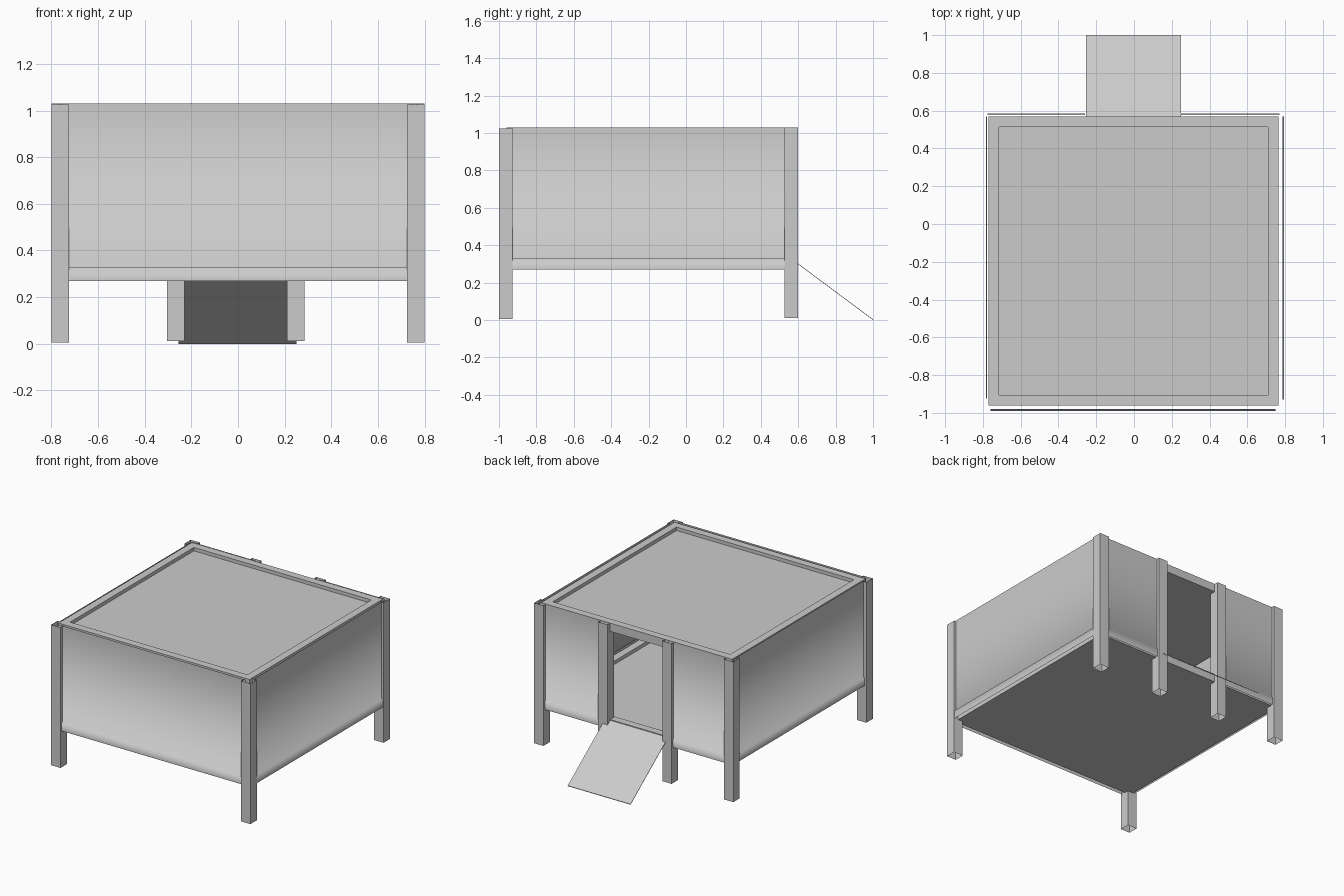
import bpy, bmesh
from mathutils import Vector

cube = bpy.data.objects.get("Cube")
if cube:
    bpy.data.objects.remove(cube, do_unlink=True)

# One plain grey for the whole hut
grey = bpy.data.materials.new("plain_grey")
grey.use_nodes = True
colour = (0.6, 0.6, 0.6, 1)
grey.diffuse_color = colour
grey.node_tree.nodes["Principled BSDF"].inputs["Base Color"].default_value = colour

FLOOR_Z, SLAB, TOP_Z = 0.27, 0.06, 1.03


def finish(name, bm, smooth=False):
    mesh = bpy.data.meshes.new(name)
    for face in bm.faces:
        face.smooth = smooth
    bm.to_mesh(mesh)
    bm.free()
    mesh.materials.append(grey)
    obj = bpy.data.objects.new(name, mesh)
    bpy.context.collection.objects.link(obj)
    return obj


def box(lo, hi):
    bm = bmesh.new()
    bmesh.ops.create_cube(bm, size=1)
    lo, hi = Vector(lo), Vector(hi)
    for v in bm.verts:
        v.co = (lo + hi) / 2 + v.co * (hi - lo)
    bm.normal_update()
    return bm


def post(name, x, y, z0, z1, width=0.075):
    # Square tube, open at both ends
    bm = box((x, y, z0), (x + width, y + 0.073, z1))
    caps = [f for f in bm.faces if abs(f.normal.z) > 0.5]
    bmesh.ops.delete(bm, geom=caps, context='FACES_ONLY')
    finish(name, bm)


def slab(name, z0):
    # Board with a shallow recess inside a raised rim
    bm = box((-0.77, -0.96, z0), (0.765, 0.57, z0 + SLAB))
    top = [f for f in bm.faces if f.normal.z > 0.5]
    bmesh.ops.inset_region(bm, faces=top, thickness=0.078)
    inner = bmesh.ops.extrude_face_region(bm, geom=top)["geom"]
    bmesh.ops.delete(bm, geom=top, context='FACES_ONLY')
    for v in inner:
        if isinstance(v, bmesh.types.BMVert):
            v.co.z -= 0.025
    bmesh.ops.recalc_face_normals(bm, faces=bm.faces)
    finish(name, bm)


def wall(name, start, end, out, ledge):
    # Thin sheet that steps outwards into a skirt at floor height
    bm = bmesh.new()
    out = Vector((*out, 0))
    skirt = FLOOR_Z + SLAB
    rows = []
    for offset, z in ((0, TOP_Z), (0, skirt), (ledge, skirt), (ledge, FLOOR_Z)):
        rows.append([bm.verts.new(Vector((*p, z)) + out * offset) for p in (start, end)])
    for (a, b), (c, d) in zip(rows, rows[1:]):
        face = bm.faces.new((a, b, d, c))
        face.normal_update()
        if face.normal.dot(out + Vector((0, 0, 1))) < 0:
            face.normal_flip()
    finish(name, bm, smooth=True)


# Posts: four corners and a pair beside the doorway
for side, x in (("right", -0.8), ("left", 0.725)):
    post("front_" + side + "_post", x, -1.0, 0.005, 1.025)
    post("back_" + side + "_post", x, 0.527, 0.012, TOP_Z)
for side, x in (("right", -0.305), ("left", 0.21)):
    post("door_" + side + "_post", x, 0.527, 0.012, TOP_Z)

# Floor and roof
slab("floor", FLOOR_Z)
slab("roof", TOP_Z - SLAB)

# Walls, with a doorway left open at the back
wall("front_wall", (-0.76, -0.98), (0.75, -0.98), (0, -1), 0.01)
wall("right_wall", (-0.778, -0.925), (-0.778, 0.57), (-1, 0), 0.006)
wall("left_wall", (0.785, -0.93), (0.785, 0.57), (1, 0), 0.01)
wall("back_right_wall", (-0.775, 0.578), (-0.26, 0.578), (0, 1), 0.006)
wall("back_left_wall", (0.25, 0.578), (0.77, 0.578), (0, 1), 0.006)

# Entry ramp: thin board sheared down from the doorway to the ground
ramp = box((-0.255, 0.57, 0), (0.25, 1.0, 0.004))
for v in ramp.verts:
    if v.co.y < 0.8:
        v.co.z += FLOOR_Z + SLAB - 0.01
finish("ramp", ramp)
